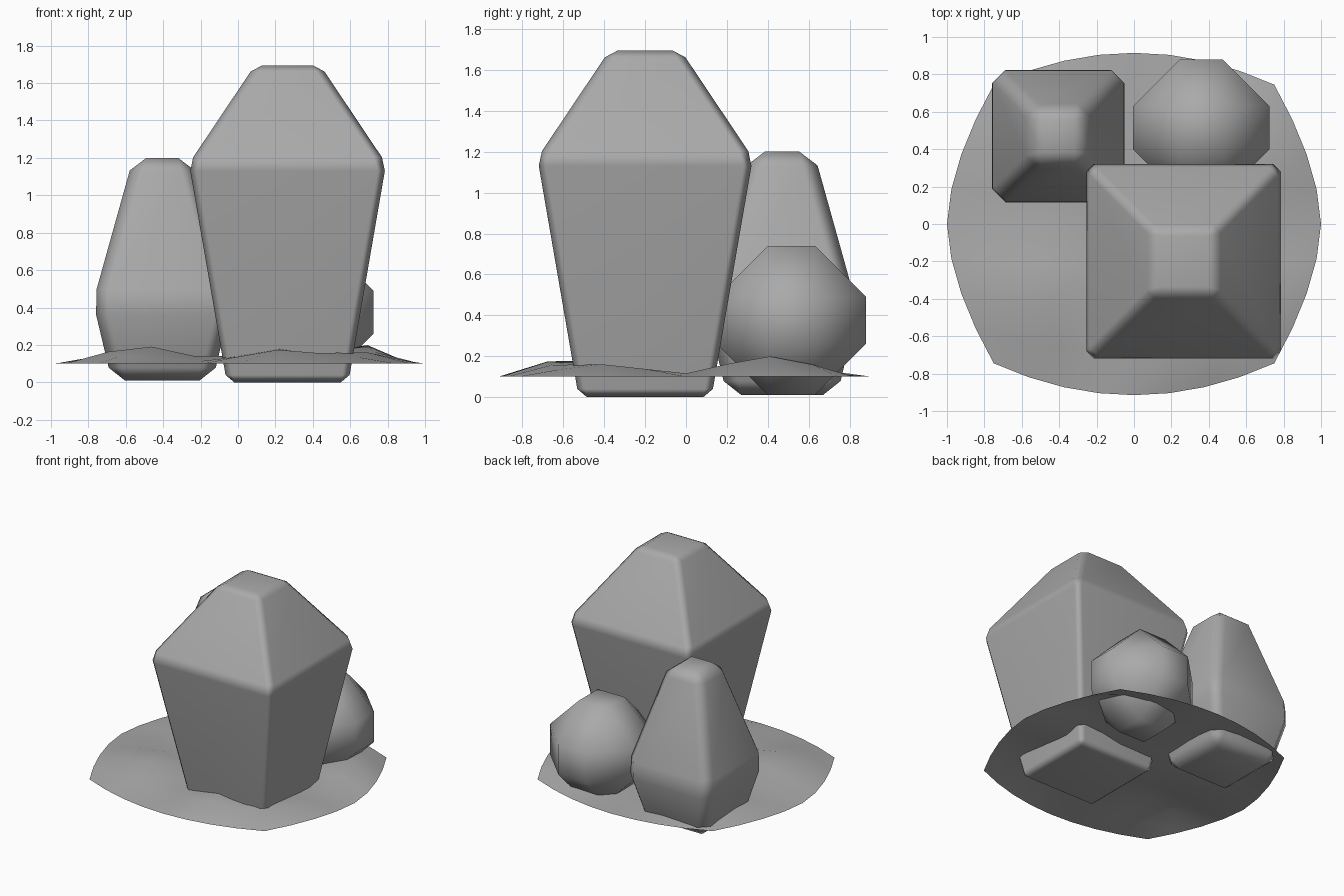
import bpy, math

cube = bpy.data.objects.get("Cube")
if cube:
    bpy.data.objects.remove(cube, do_unlink=True)

# One stone grey for everything
grey = bpy.data.materials.new("stone_grey")
grey.use_nodes = True
colour = (0.4, 0.4, 0.4, 1)
grey.diffuse_color = colour
grey.node_tree.nodes["Principled BSDF"].inputs["Base Color"].default_value = colour


def make(name, verts, faces, loc=(0, 0, 0)):
    mesh = bpy.data.meshes.new(name)
    mesh.from_pydata(verts, [], faces)
    mesh.materials.append(grey)
    mesh.shade_smooth()
    obj = bpy.data.objects.new(name, mesh)
    obj.location = loc
    bpy.context.collection.objects.link(obj)
    return obj


def rock(name, centre, rings, bevel, weighted=True):
    """Square column through (height, half width) rings, with chamfered edges."""
    verts = [(sx * h, sy * h, z) for z, h in rings
             for sx, sy in ((-1, -1), (1, -1), (1, 1), (-1, 1))]
    faces = [(3, 2, 1, 0)]
    for r in range(len(rings) - 1):
        a = 4 * r
        for i in range(4):
            j = (i + 1) % 4
            faces.append((a + i, a + j, a + j + 4, a + i + 4))
    faces.append(tuple(range(len(verts) - 4, len(verts))))
    obj = make(name, verts, faces, (*centre, 0))
    mod = obj.modifiers.new("chamfer", "BEVEL")
    mod.width = bevel
    mod.segments = 1
    mod.limit_method = "NONE"
    if weighted:
        obj.modifiers.new("flat_faces", "WEIGHTED_NORMAL")
    return obj


# Three rocks
rock("large_rock", (0.265, -0.2), [(0, 0.325), (1.17, 0.527), (1.695, 0.175)], 0.04)
rock("tall_rock", (-0.405, 0.47), [(0.01, 0.27), (0.43, 0.37), (1.2, 0.155)], 0.07)
rock("round_rock", (0.36, 0.515), [(0.01, 0.365), (0.74, 0.365)], 0.25, False)

# Uneven ground sheet: a grid with bowed sides and soft mounds
MOUNDS = [(-0.5, -0.35, 0.10), (0.25, -0.55, 0.09), (0.68, -0.4, 0.06),
          (0.66, 0.4, 0.10), (-0.45, 0.4, 0.07)]
N = 8


def ground_point(i, j):
    u, v = 2 * i / N - 1, 2 * j / N - 1
    x = u * (1 - 0.25 * abs(v) ** 1.7)
    y = v * (0.915 - 0.17 * u * u)
    inner = min(1, 4 * (1 - max(abs(u), abs(v))))
    lift = max(h * math.exp(-((x - cx) ** 2 + (y - cy) ** 2) / 0.09) for cx, cy, h in MOUNDS)
    return x, y, 0.1 + inner * lift


row = N + 1
make("ground_sheet",
     [ground_point(i, j) for j in range(row) for i in range(row)],
     [(j * row + i, j * row + i + 1, (j + 1) * row + i + 1, (j + 1) * row + i)
      for j in range(N) for i in range(N)])
